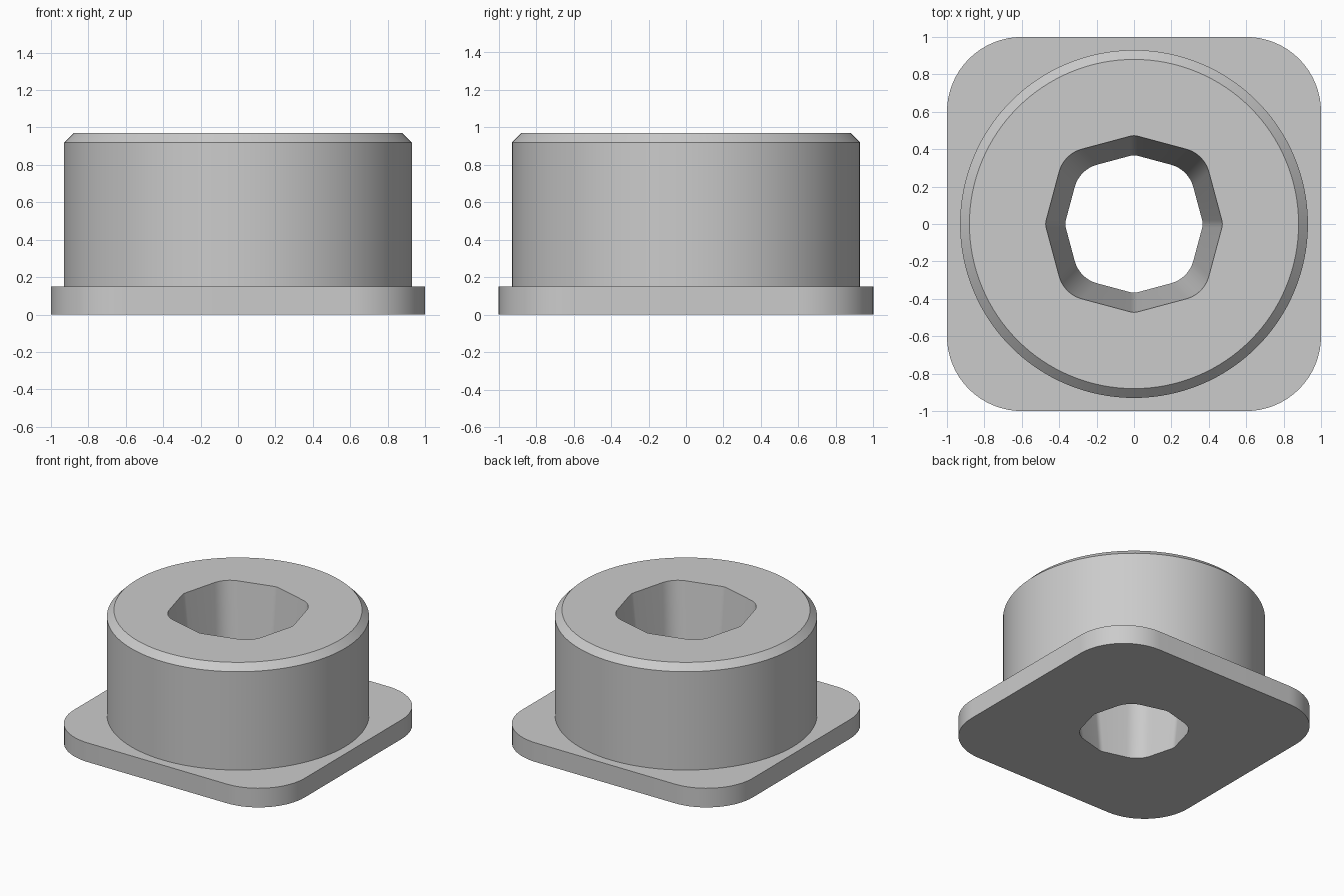
import bpy, bmesh, math
from mathutils import Vector

if "Cube" in bpy.data.objects:
    bpy.data.objects.remove(bpy.data.objects["Cube"])


def arc(cx, cy, r, a0, a1, n):
    """Points on an arc, angles in degrees."""
    return [(cx + r * math.cos(math.radians(a0 + (a1 - a0) * i / n)),
             cy + r * math.sin(math.radians(a0 + (a1 - a0) * i / n)))
            for i in range(n + 1)]


def plate_outline(half, r, n=16):
    """Square with rounded corners."""
    c = half - r
    pts = []
    for k, (sx, sy) in enumerate(((1, 1), (-1, 1), (-1, -1), (1, -1))):
        pts += arc(sx * c, sy * c, r, 90 * k, 90 * k + 90, n)
    return pts


def circle(r, n=128):
    return arc(0, 0, r, 0, 360, n)[:-1]


def socket_outline(reach, corner_r=0.17, tip_r=0.08):
    """Eight-sided hole: blunt tips on the axes, wide rounds on the diagonals."""
    diag = reach / (1 + math.tan(math.radians(15))) * math.sqrt(2)
    tip_c = reach - tip_r / math.cos(math.radians(15))
    cor_c = diag - corner_r / math.cos(math.radians(30))
    pts = []
    for k in range(4):
        a = math.radians(90 * k)
        pts += arc(tip_c * math.cos(a), tip_c * math.sin(a), tip_r,
                   90 * k - 15, 90 * k + 15, 4)
        d = a + math.pi / 4
        pts += arc(cor_c * math.cos(d), cor_c * math.sin(d), corner_r,
                   90 * k + 15, 90 * k + 75, 10)
    return pts


bm = bmesh.new()


def ring(pts, z):
    verts = [bm.verts.new((x, y, z)) for x, y in pts]
    edges = [bm.edges.new((v, verts[(i + 1) % len(verts)]))
             for i, v in enumerate(verts)]
    return verts, edges


def wall(a, b):
    """Quad strip between two matching rings."""
    n = len(a[0])
    for i in range(n):
        j = (i + 1) % n
        bm.faces.new((a[0][i], a[0][j], b[0][j], b[0][i]))


def flat(a, b):
    """Flat face area between an outer and an inner ring."""
    bmesh.ops.triangle_fill(bm, use_beauty=True, edges=a[1] + b[1],
                            normal=Vector((0, 0, 1)))


# Rings from the underside, up the outside and down through the hole
plate_low = ring(plate_outline(1.0, 0.4), 0)
plate_high = ring(plate_outline(1.0, 0.4), 0.15)
body_low = ring(circle(0.93), 0.15)
body_high = ring(circle(0.93), 0.92)
rim = ring(circle(0.88), 0.97)
hole_high = ring(socket_outline(0.475), 0.97)
hole_low = ring(socket_outline(0.37), 0)

wall(plate_low, plate_high)     # flange side
flat(plate_high, body_low)      # flange top
wall(body_low, body_high)       # round body
wall(body_high, rim)            # chamfer
flat(rim, hole_high)            # top face
wall(hole_high, hole_low)       # tapered socket
flat(plate_low, hole_low)       # underside
bmesh.ops.recalc_face_normals(bm, faces=bm.faces[:])

mesh = bpy.data.meshes.new("flanged_bushing")
bm.to_mesh(mesh)
bm.free()
bushing = bpy.data.objects.new("flanged_bushing", mesh)
bpy.context.collection.objects.link(bushing)

grey = bpy.data.materials.new("plain grey")
grey.diffuse_color = (0.6, 0.6, 0.6, 1)
grey.use_nodes = True
grey.node_tree.nodes["Principled BSDF"].inputs["Base Color"].default_value = grey.diffuse_color
mesh.materials.append(grey)

bpy.context.view_layer.objects.active = bushing
bushing.select_set(True)
bpy.ops.object.shade_smooth_by_angle(angle=math.radians(30))
